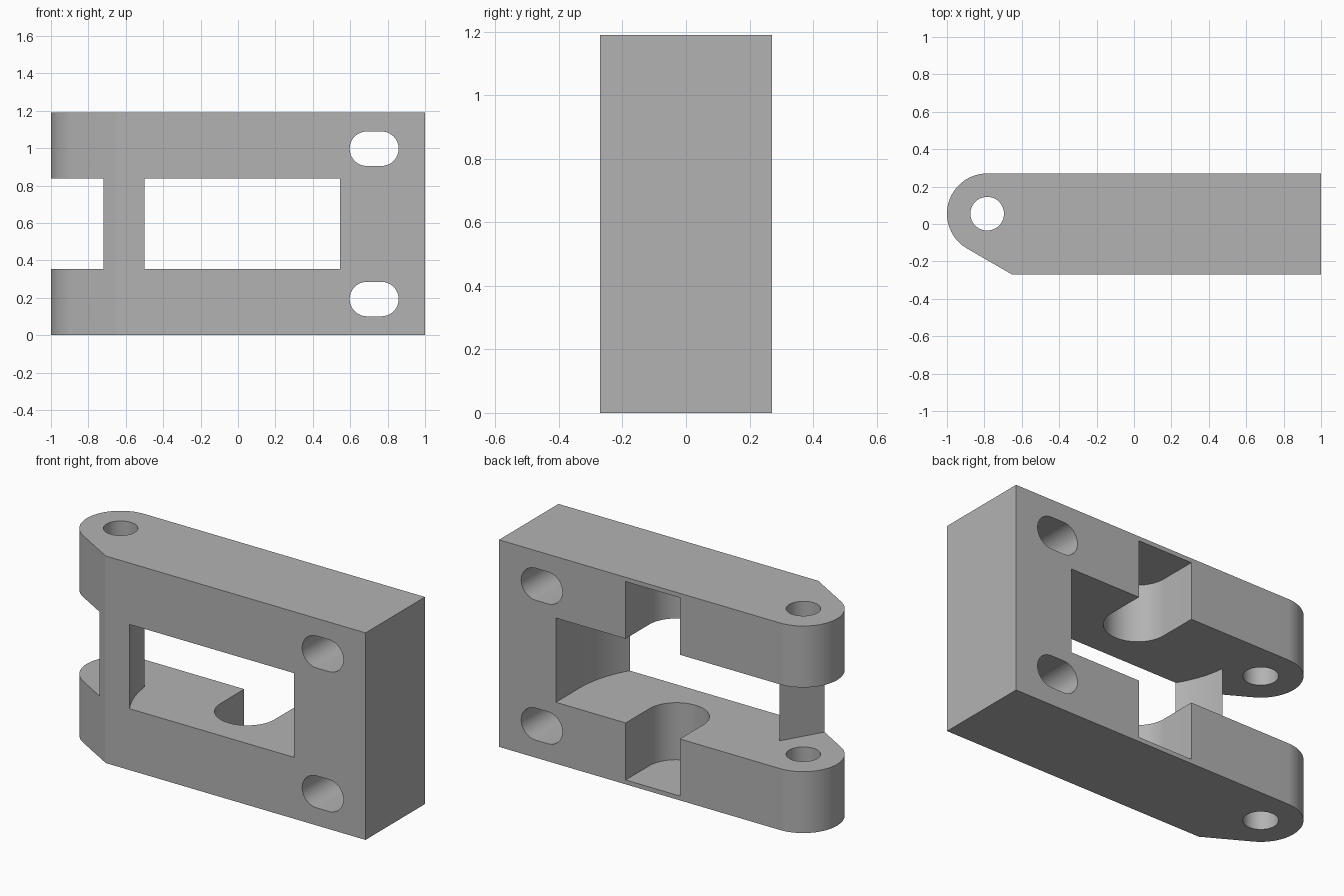
import bpy, bmesh
from math import cos, sin, radians, hypot
from mathutils import Matrix

if "Cube" in bpy.data.objects:
    bpy.data.objects.remove(bpy.data.objects["Cube"])

HEIGHT, HALF = 1.19, 0.27
PIVOT = (-0.785, 0.055)
DRUM = (0.0225, 0.055)              # centre of the round pocket
DRUM_R = hypot(0.5225, DRUM[1] + HALF)
GAP_LOW, GAP_HIGH = 0.353, 0.837    # clevis gap between the two arms
FAR = 1.5

grey = bpy.data.materials.new("plain grey")
grey.use_nodes = True
grey.diffuse_color = (0.45, 0.45, 0.45, 1)
grey.node_tree.nodes["Principled BSDF"].inputs["Base Color"].default_value = (0.45, 0.45, 0.45, 1)


def arc(centre, radius, start, end, steps=48):
    angles = [radians(start + (end - start) * i / steps) for i in range(steps + 1)]
    return [(centre[0] + radius * cos(a), centre[1] + radius * sin(a)) for a in angles]


def prism(name, outline, low, high, along_y=False):
    """Extrude a flat outline from low to high, along z or along y."""
    bm = bmesh.new()
    face = bm.faces.new([bm.verts.new((a, b, low)) for a, b in outline])
    top = bmesh.ops.extrude_face_region(bm, geom=[face])["geom"]
    bmesh.ops.translate(bm, vec=(0, 0, high - low),
                        verts=[v for v in top if isinstance(v, bmesh.types.BMVert)])
    if along_y:
        bm.transform(Matrix.Rotation(radians(90), 4, "X"))
    bmesh.ops.recalc_face_normals(bm, faces=bm.faces)
    mesh = bpy.data.meshes.new(name)
    bm.to_mesh(mesh)
    bm.free()
    mesh.materials.append(grey)
    obj = bpy.data.objects.new(name, mesh)
    bpy.context.collection.objects.link(obj)
    return obj


def cut(target, cutter):
    cutter.hide_render = True
    mod = target.modifiers.new("cut", "BOOLEAN")
    mod.operation, mod.solver, mod.object = "DIFFERENCE", "EXACT", cutter
    bpy.context.view_layer.objects.active = target
    bpy.ops.object.modifier_apply(modifier=mod.name)
    bpy.data.objects.remove(cutter)


# Block with a rounded pivot end and a slanted front corner
outline = [(-0.652, -HALF), (1, -HALF), (1, HALF)] + arc(PIVOT, 0.215, 90, 240)
body = prism("hinge_block", outline, 0, HEIGHT)

# Round pocket open to the back and the pivot end, leaving a front strip
pocket = ([(DRUM[0] + DRUM_R, FAR)] + arc(DRUM, DRUM_R, 0, -174, 96)
          + [(-0.72 - 0.15, -0.23 - 0.26), (-FAR, -0.49), (-FAR, FAR)])
cut(body, prism("pocket_cutter", pocket, GAP_LOW, GAP_HIGH))

# Round-ended notch running into both arms from the back
r = 0.172
notch = [(DRUM[0] + r, FAR), (DRUM[0] - r, FAR)] + arc(DRUM, r, 180, 360)
cut(body, prism("notch_cutter", notch, 0.025, HEIGHT - 0.025))

# Pivot hole through both arms
cut(body, prism("pivot_cutter", arc(PIVOT, 0.09, 0, 360)[:-1], -FAR, FAR))

# Two mounting slots from front to back
for z in (0.193, HEIGHT - 0.193):
    slot = arc((0.767, z), 0.092, -90, 90, 24) + arc((0.689, z), 0.092, 90, 270, 24)
    cut(body, prism("slot_cutter", slot, -FAR, FAR, along_y=True))

bpy.ops.object.select_all(action="DESELECT")
body.select_set(True)
bpy.context.view_layer.objects.active = body
bpy.ops.object.shade_smooth_by_angle(angle=radians(25))
